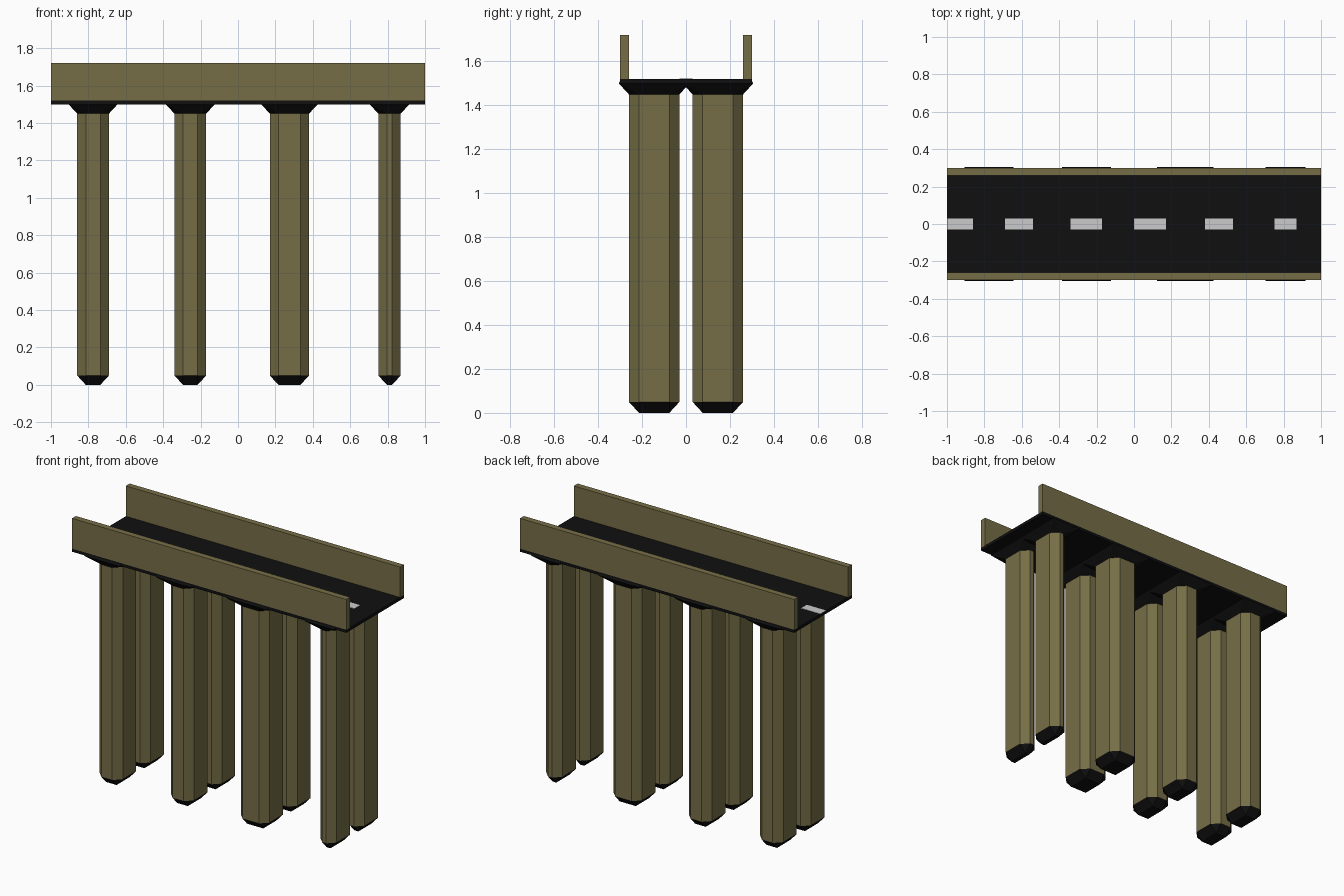
import bpy, bmesh

if "Cube" in bpy.data.objects:
    bpy.data.objects.remove(bpy.data.objects["Cube"])

C = 0.046  # bevel width shared by the pillars


def material(name, rgb):
    m = bpy.data.materials.new(name)
    m.diffuse_color = (*rgb, 1)
    m.use_nodes = True
    m.node_tree.nodes["Principled BSDF"].inputs["Base Color"].default_value = m.diffuse_color
    return m


STONE = material("olive_stone", (0.18, 0.155, 0.062))
BLACK = material("black_asphalt", (0.005, 0.005, 0.005))
PAINT = material("road_paint", (0.6, 0.6, 0.6))


def finish(bm, name, mats):
    bmesh.ops.remove_doubles(bm, verts=bm.verts, dist=0.0005)
    bmesh.ops.recalc_face_normals(bm, faces=bm.faces)
    me = bpy.data.meshes.new(name)
    bm.to_mesh(me)
    bm.free()
    for m in mats:
        me.materials.append(m)
    ob = bpy.data.objects.new(name, me)
    bpy.context.collection.objects.link(ob)
    return ob


def box(name, x0, x1, y0, y1, z0, z1, mat):
    bm = bmesh.new()
    bmesh.ops.create_cube(bm, size=1)
    for v in bm.verts:
        v.co.x = x1 if v.co.x > 0 else x0
        v.co.y = y1 if v.co.y > 0 else y0
        v.co.z = z1 if v.co.z > 0 else z0
    return finish(bm, name, [mat])


def pillar(name, x0, x1, y0, y1):
    bm = bmesh.new()
    # height, outward offset, corner chamfer (0 = plain rectangle)
    levels = [(0, -C, 0), (0.05, 0, C), (1.45, 0, C), (1.50, C, 0), (1.515, C - 0.008, 0)]
    rings = []
    for z, e, c in levels:
        a, b, l, r = y0 - e, y1 + e, x0 - e, x1 + e
        pts = [(l + c, a), (r - c, a), (r, a + c), (r, b - c),
               (r - c, b), (l + c, b), (l, b - c), (l, a + c)]
        rings.append([bm.verts.new((x, y, z)) for x, y in pts])
    for k in range(len(rings) - 1):
        lo, hi = rings[k], rings[k + 1]
        for i in range(8):
            j = (i + 1) % 8
            f = bm.faces.new((lo[i], lo[j], hi[j], hi[i]))
            f.material_index = 0 if k == 1 else 1
    for ring in (rings[0], rings[-1]):
        bm.faces.new(ring).material_index = 1
    return finish(bm, name, [STONE, BLACK])


# Pillars in pairs, with tapered feet and flared heads
for n, (x0, x1) in enumerate([(-0.86, -0.69), (-0.34, -0.17), (0.17, 0.38), (0.75, 0.87)], 1):
    pillar(f"front_pillar_{n}", x0, x1, -0.26, -0.03)
    pillar(f"back_pillar_{n}", x0, x1, 0.03, 0.26)

# Road deck
box("road_deck", -1, 1, -0.30, 0.30, 1.50, 1.52, BLACK)

# Side walls
box("front_wall", -1, 1, -0.30, -0.26, 1.52, 1.72, STONE)
box("back_wall", -1, 1, 0.26, 0.30, 1.52, 1.72, STONE)

# Dashed centre line
dashes = [(-1, -0.86), (-0.69, -0.54), (-0.34, -0.17), (0, 0.17), (0.38, 0.53), (0.75, 0.87)]
for n, (x0, x1) in enumerate(dashes, 1):
    box(f"lane_dash_{n}", x0, x1, -0.03, 0.03, 1.515, 1.522, PAINT)
